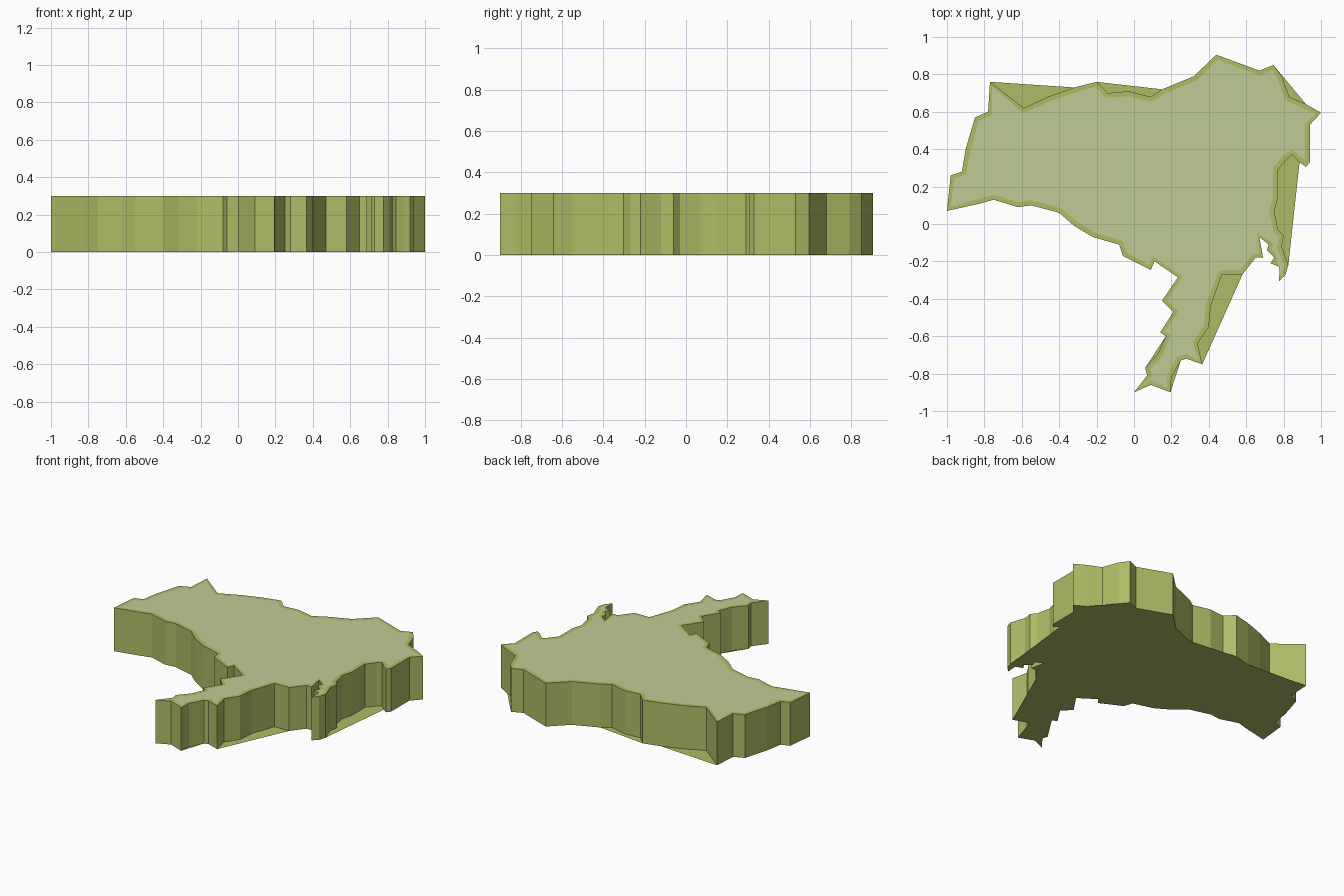
import bpy, bmesh

HEIGHT = 0.30
RIM = 0.027

# Outline of the slab seen from above, clockwise from the west tip
OUTLINE = [
    (-1, .07), (-.98, .26), (-.92, .28), (-.90, .40), (-.85, .57), (-.78, .60), (-.77, .76),
    (-.59, .62), (-.46, .68), (-.32, .73), (-.20, .76), (-.14, .70), (-.03, .71), (.09, .68),
    (.15, .72), (.32, .79), (.44, .905), (.67, .82), (.745, .85), (.79, .79), (.83, .68),
    (.92, .64), (1, .595), (.94, .53), (.94, .33), (.92, .305), (.885, .33), (.845, .37),
    (.82, .35), (.77, .29), (.77, .14), (.75, .07), (.77, -.03), (.80, -.06), (.79, -.12),
    (.825, -.22), (.81, -.27), (.775, -.305), (.78, -.23), (.73, -.21), (.75, -.18),
    (.71, -.14), (.72, -.11), (.67, -.07), (.69, -.18), (.65, -.18), (.58, -.27), (.47, -.27),
    (.41, -.44), (.40, -.55), (.34, -.64), (.365, -.75), (.28, -.72), (.25, -.73),
    (.20, -.82), (.195, -.90), (.09, -.86), (0, -.90), (.07, -.81), (.06, -.77), (.13, -.69),
    (.17, -.60), (.14, -.58), (.21, -.47), (.15, -.41), (.235, -.285), (.11, -.20),
    (.09, -.245), (-.06, -.17), (-.08, -.11), (-.22, -.07), (-.32, -.01), (-.40, .06),
    (-.55, .10),
]
# Last stretch of the south edge
OUTLINE += [(-.62, .09), (-.75, .13), (-.82, .11)]

# Notches that the base sheet bridges with a straight edge: (from, to)
BRIDGES = [((-.77, .76), (-.32, .73)), ((-.20, .76), (.15, .72)), ((.745, .85), (.92, .64)),
           ((.885, .33), (.825, -.22)), ((.58, -.27), (.365, -.75)), ((.25, -.73), (.195, -.90)),
           ((.06, -.77), (.17, -.60))]


def material(name, color):
    m = bpy.data.materials.new(name)
    m.diffuse_color = (*color, 1)
    return m


def make_object(name, bm, mats):
    me = bpy.data.meshes.new(name)
    bm.to_mesh(me)
    bm.free()
    for m in mats:
        me.materials.append(m)
    ob = bpy.data.objects.new(name, me)
    bpy.context.collection.objects.link(ob)


green = material("green", (.42, .50, .13))
pale = material("pale_green", (.53, .60, .30))

# Slab: vertical walls, flat rim and paler inner top
ring = OUTLINE[::-1]
n = len(ring)
bm = bmesh.new()
low = [bm.verts.new((x, y, 0)) for x, y in ring]
high = [bm.verts.new((x, y, HEIGHT)) for x, y in ring]
for i in range(n):
    j = (i + 1) % n
    bm.faces.new((low[i], low[j], high[j], high[i]))
top = bm.faces.new(high)
bm.normal_update()
bmesh.ops.inset_region(bm, faces=[top], thickness=RIM, use_boundary=True, use_even_offset=False)
top.material_index = 1
make_object("slab", bm, [green, pale])

# Base sheet: same outline with the notches bridged over
base = list(OUTLINE)
for a, b in BRIDGES:
    del base[base.index(a) + 1:base.index(b)]
bm = bmesh.new()
bm.faces.new([bm.verts.new((x, y, 0)) for x, y in base])
make_object("base_sheet", bm, [green])
